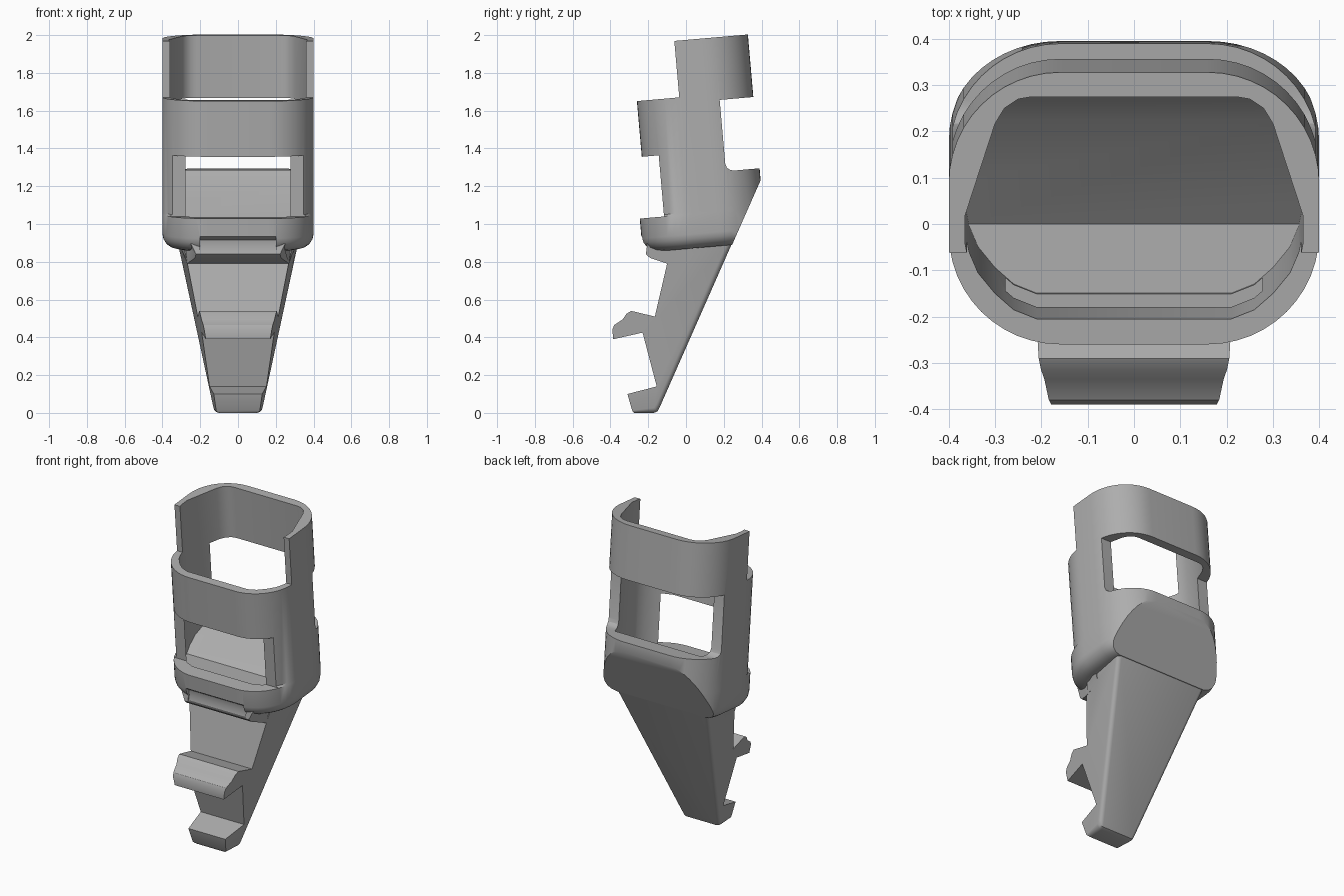
import bpy, bmesh, math
from mathutils import Matrix, Vector

if "Cube" in bpy.data.objects:
    bpy.data.objects.remove(bpy.data.objects["Cube"], do_unlink=True)

TILT = Matrix.Rotation(math.radians(5), 4, 'X')   # sleeve leans forward

grey = bpy.data.materials.new("plain_grey")
grey.use_nodes = True
grey.diffuse_color = (0.42, 0.42, 0.42, 1)
grey.node_tree.nodes["Principled BSDF"].inputs["Base Color"].default_value = (0.42, 0.42, 0.42, 1)


def finish(bm, name):
    bmesh.ops.recalc_face_normals(bm, faces=bm.faces)
    me = bpy.data.meshes.new(name)
    bm.to_mesh(me)
    bm.free()
    me.materials.append(grey)
    ob = bpy.data.objects.new(name, me)
    bpy.context.collection.objects.link(ob)
    return ob


def loft(rings):
    """Closed solid through rings of equal point count."""
    bm = bmesh.new()
    loops = [[bm.verts.new(p) for p in ring] for ring in rings]
    n = len(loops[0])
    for a, b in zip(loops, loops[1:]):
        for i in range(n):
            j = (i + 1) % n
            bm.faces.new((a[i], a[j], b[j], b[i]))
    bm.faces.new(loops[0])
    bm.faces.new(loops[-1])
    bmesh.ops.recalc_face_normals(bm, faces=bm.faces)
    return bm


def side_profile(points, width):
    """Solid from a side outline; width(y, z) is the half width."""
    return loft([[(s * width(y, z), y, z) for y, z in points] for s in (-1, 1)])


def slice_off(bm, p, q):
    """Remove what lies behind/below the side-view line p to q, and cap the cut."""
    d = Vector((0, q[0] - p[0], q[1] - p[1]))
    normal = Vector((0, d.z, -d.y))
    geom = bm.verts[:] + bm.edges[:] + bm.faces[:]
    cut = bmesh.ops.bisect_plane(bm, geom=geom, plane_co=(0, *p), plane_no=normal, clear_outer=True)
    edges = [e for e in cut["geom_cut"] if isinstance(e, bmesh.types.BMEdge)]
    bmesh.ops.contextual_create(bm, geom=edges)


def boolean(target, tool, mode):
    m = target.modifiers.new(mode.lower(), 'BOOLEAN')
    m.object, m.operation, m.solver = tool, mode, 'EXACT'
    bpy.context.view_layer.objects.active = target
    bpy.ops.object.modifier_apply(modifier=m.name)
    bpy.data.objects.remove(tool, do_unlink=True)


def oval(z, inset=0.0, bulge=1.0):
    """Rounded rectangle section; bulge stretches its front half."""
    mid, r = 0.193, 0.24 - inset
    pts = []
    for k, (sx, sy) in enumerate(((1, 1), (-1, 1), (-1, -1), (1, -1))):
        for i in range(13):
            t = math.radians(90 * k + 7.5 * i)
            y = sy * 0.068 + r * math.sin(t)
            pts.append((sx * 0.16 + r * math.cos(t), mid + y * (bulge if y < 0 else 1), z))
    return pts


# Sleeve and cup shell, with rounded cup bottom and sloping back
B = 1.127
bm = loft([oval(0.865, 0.075, B), oval(0.873, 0.045, B), oval(0.89, 0.02, B), oval(0.915, 0.005, B),
           oval(0.94, 0, B), oval(1.046, 0, B), oval(1.056), oval(1.967)])
bm.transform(TILT)
slice_off(bm, (-0.14, 0.02), (0.39, 1.22))
body = finish(bm, "sleeve_body")

# Leg with hook and foot, narrowing downward and forward
leg_outline = [(-0.06, 0.95), (-0.10, 0.79), (-0.165, 0.51), (-0.29, 0.54), (-0.315, 0.525),
               (-0.335, 0.495), (-0.38, 0.465), (-0.39, 0.44), (-0.385, 0.39), (-0.23, 0.425),
               (-0.155, 0.14), (-0.31, 0.10), (-0.285, 0.012), (-0.275, 0.0), (-0.17, 0.0),
               (-0.15, 0.008), (-0.137, 0.035), (0.267, 0.95)]
bm = side_profile(leg_outline, lambda y, z: 0.142 + 0.172 * z + 0.1 * y)


def on_back(v):
    return v.co.z < 0.01 or v.co.y > -0.152 + 0.44 * (v.co.z - 0.035)


soft = [e for e in bm.edges if all(on_back(v) for v in e.verts)
        and e.verts[0].co.x * e.verts[1].co.x > 0
        and min(v.co.z for v in e.verts) < 0.1]
bmesh.ops.bevel(bm, geom=soft, offset=0.025, segments=4, profile=0.5, affect='EDGES')
boolean(body, finish(bm, "leg"), 'UNION')

# Lip under the cup
lip_outline = [(-0.205, 0.90), (-0.212, 0.84), (-0.19, 0.82), (-0.10, 0.79), (0.02, 0.82), (0.02, 0.90)]
boolean(body, finish(side_profile(lip_outline, lambda y, z: 0.27 + 0.4 * (z - 0.79) + 0.6 * min(0, y + 0.1)),
                     "lip"), 'UNION')

# Inner cavity with flat floor, ramp and leaning back wall
half = [(0.22, 0.448), (0.25, 0.443), (0.28, 0.423), (0.30, 0.39), (0.365, 0.19), (0.365, 0.13),
        (0.356, 0.085), (0.337, 0.04), (0.30, -0.005), (0.26, -0.04), (0.21, -0.06)]
section = half + [(-x, y) for x, y in reversed(half)]
bm = loft([[(x, y, z) for x, y in section] for z in (0.9, 2.2)])
bm.transform(TILT)
floor_line = [(-0.4, 1.02), (0.0, 1.02), (0.225, 1.21), (0.285, 1.29)]
for p, q in zip(floor_line, floor_line[1:]):
    slice_off(bm, p, q)
boolean(body, finish(bm, "cavity_cutter"), 'DIFFERENCE')

# Openings: front window, rear window, open front of the collar
openings = {
    "front_window": [(-0.4, 1.046), (-0.025, 1.046), (-0.025, 1.371), (-0.4, 1.371)],
    "rear_window": [(0.322, 1.635), (0.7, 1.635), (0.7, 1.256), (0.365, 1.256),
                    (0.345, 1.261), (0.329, 1.274), (0.322, 1.295)],
    "collar_front": [(-0.4, 1.667), (0.11, 1.667), (0.11, 2.1), (-0.4, 2.1)],
}
for name, outline in openings.items():
    bm = side_profile(outline, lambda y, z: 0.6)
    bm.transform(TILT)
    boolean(body, finish(bm, name + "_cutter"), 'DIFFERENCE')

# Recess in the front of the cup, above the lip
recess = [(-0.4, 0.845), (-0.205, 0.845), (-0.198, 0.88), (-0.205, 0.915), (-0.235, 0.935), (-0.4, 0.935)]
boolean(body, finish(side_profile(recess, lambda y, z: 0.2), "recess_cutter"), 'DIFFERENCE')

bpy.ops.object.select_all(action='DESELECT')
body.select_set(True)
bpy.context.view_layer.objects.active = body
bpy.ops.object.shade_smooth_by_angle(angle=math.radians(32))
